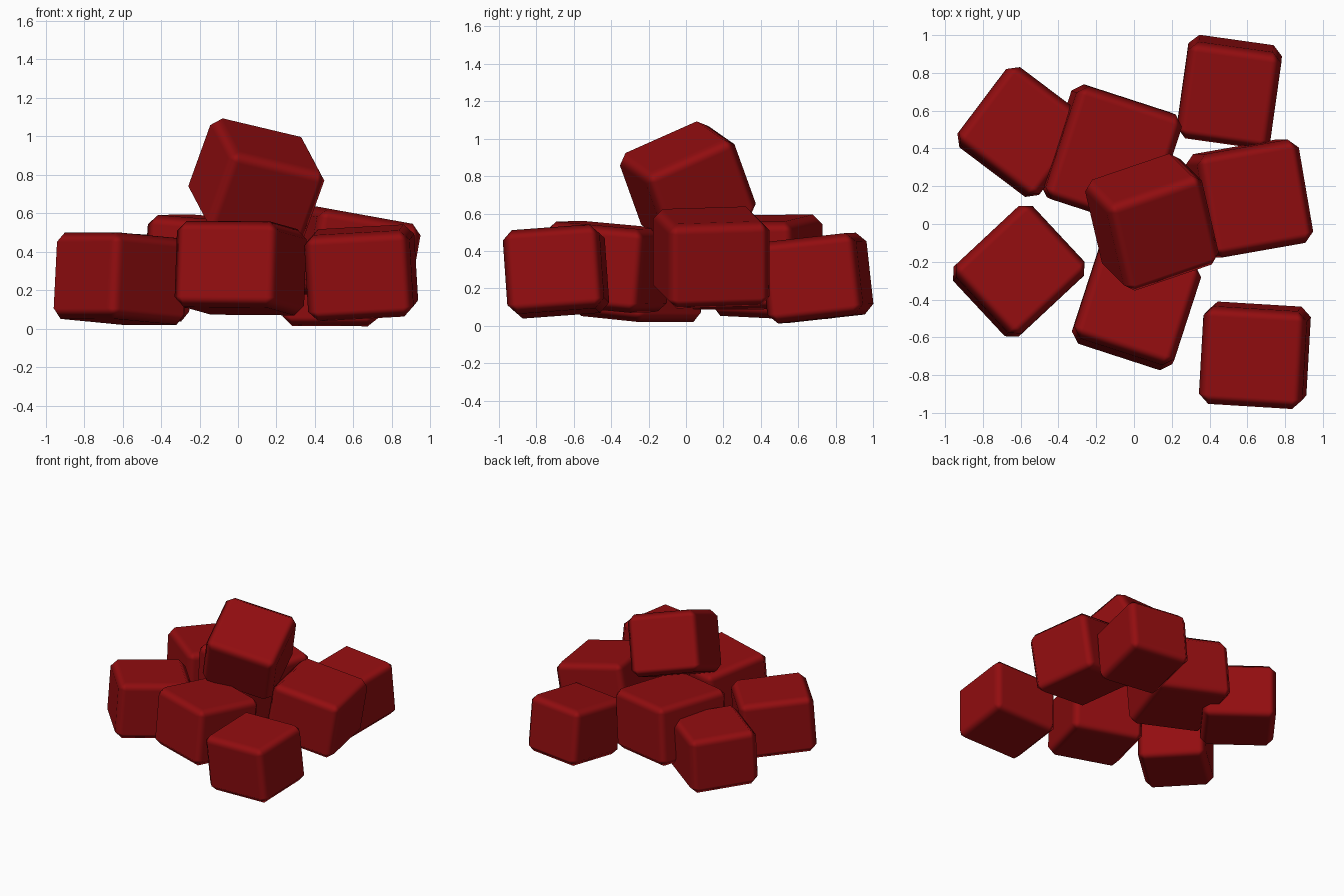
import bpy
import math
from mathutils import Matrix, Vector

if "Cube" in bpy.data.objects:
    bpy.data.objects.remove(bpy.data.objects["Cube"])

# One flat colour for every block
red = bpy.data.materials.new("dark red")
red.diffuse_color = (0.29, 0.004, 0.005, 1.0)
red.use_nodes = True
red.node_tree.nodes["Principled BSDF"].inputs["Base Color"].default_value = red.diffuse_color


def block(name, centre, size, yaw, slope_x, slope_y, bevel=0.052):
    """Chamfered box turned by yaw, its top plane rising by slope_x and slope_y."""
    a = math.radians(yaw)
    x = Vector((math.cos(a), math.sin(a),
                slope_x * math.cos(a) + slope_y * math.sin(a))).normalized()
    z = Vector((-slope_x, -slope_y, 1)).normalized()
    y = z.cross(x)
    rot = Matrix((x, y, z)).transposed()

    bpy.ops.mesh.primitive_cube_add(size=1)
    ob = bpy.context.object
    ob.name = name
    ob.data.transform(Matrix.Diagonal((*size, 1)))
    ob.matrix_world = Matrix.Translation(centre) @ rot.to_4x4()
    ob.data.materials.append(red)
    bpy.ops.object.shade_smooth()

    # Soft chamfered edges with flat main faces
    mod = ob.modifiers.new("chamfer", 'BEVEL')
    mod.width = bevel
    mod.segments = 1
    mod.limit_method = 'NONE'
    mod.harden_normals = True
    return ob


# Ring of outer blocks
block("back_right_block", (0.505, 0.70, 0.255), (0.50, 0.52, 0.44), -8, 0.01, 0.11)
block("front_right_block", (0.64, -0.695, 0.29), (0.55, 0.52, 0.45), -3.5, 0.06, 0.07)
block("front_left_block", (-0.61, -0.25, 0.26), (0.555, 0.505, 0.45), 43, -0.05, -0.05)
block("back_left_block", (-0.59, 0.487, 0.265), (0.52, 0.54, 0.44), 53, -0.025, -0.03)

# Inner blocks carrying the top one
block("back_middle_block", (-0.12, 0.36, 0.34), (0.59, 0.63, 0.47), -18, -0.07, 0.03)
block("right_middle_block", (0.61, 0.135, 0.365), (0.555, 0.555, 0.46), 10, -0.18, 0.0)
block("front_middle_block", (0.013, -0.425, 0.315), (0.56, 0.56, 0.45), -18, -0.035, -0.08)

# Tilted block on top
block("top_block", (0.095, 0.01, 0.755), (0.545, 0.53, 0.46), 18.8, -0.36, 0.36)
